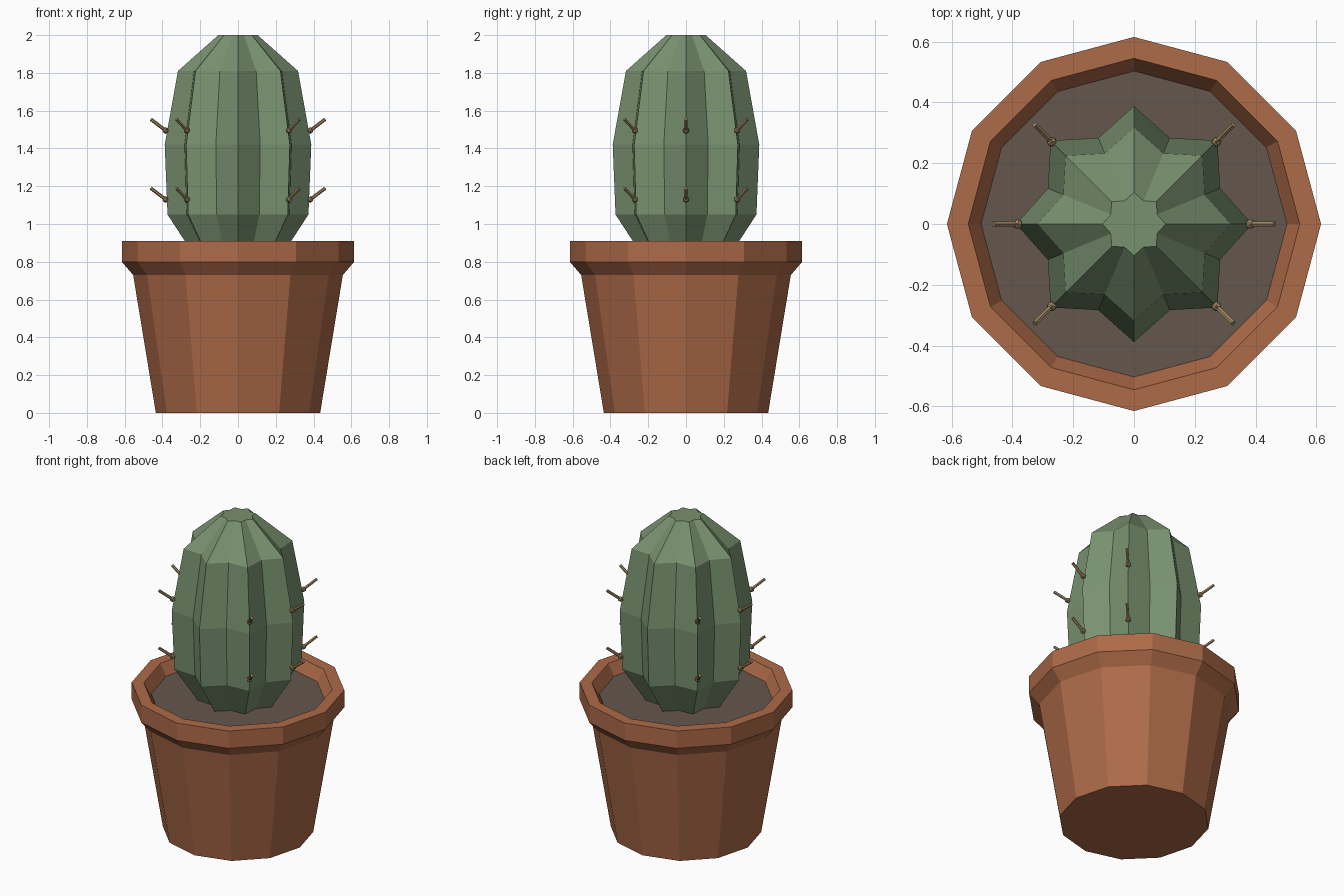
import bpy, bmesh, math
from mathutils import Vector, Matrix

if "Cube" in bpy.data.objects:
    bpy.data.objects.remove(bpy.data.objects["Cube"])


def material(name, rgb):
    m = bpy.data.materials.new(name)
    m.diffuse_color = (*rgb, 1)
    m.use_nodes = True
    m.node_tree.nodes["Principled BSDF"].inputs["Base Color"].default_value = m.diffuse_color
    return m


CLAY = material("terracotta", (0.42, 0.145, 0.065))
SOIL = material("soil", (0.13, 0.095, 0.072))
GREEN = material("cactus green", (0.19, 0.285, 0.16))
SPINE = material("spine tan", (0.36, 0.25, 0.12))


def finish(bm, name, mat):
    bmesh.ops.recalc_face_normals(bm, faces=bm.faces)
    me = bpy.data.meshes.new(name)
    bm.to_mesh(me)
    bm.free()
    me.materials.append(mat)
    ob = bpy.data.objects.new(name, me)
    bpy.context.collection.objects.link(ob)
    return ob


def lathe(name, profile, sides, mat, valley=1.0):
    """Stack rings of (radius, z); every other vertex is scaled by valley."""
    bm = bmesh.new()
    rings = []
    for r, z in profile:
        ring = []
        for i in range(sides):
            a = 2 * math.pi * i / sides
            k = r * (valley if i % 2 else 1.0)
            ring.append(bm.verts.new((k * math.cos(a), k * math.sin(a), z)))
        rings.append(ring)
    for lo, hi in zip(rings, rings[1:]):
        for i in range(sides):
            j = (i + 1) % sides
            bm.faces.new((lo[i], lo[j], hi[j], hi[i]))
    bm.faces.new(rings[0])
    bm.faces.new(rings[-1])
    return finish(bm, name, mat)


# Pot with flared rim and recessed inside
lathe("pot", [(0.435, 0), (0.555, 0.73), (0.615, 0.80), (0.615, 0.91),
              (0.545, 0.91), (0.50, 0.83)], 12, CLAY)

# Soil disc
lathe("soil", [(0.49, 0.80), (0.503, 0.84)], 12, SOIL)

# Eight-ribbed cactus body
lathe("cactus_body", [(0.21, 0.80), (0.373, 1.05), (0.388, 1.42),
                      (0.318, 1.81), (0.104, 2.0)], 16, GREEN, valley=0.79)

# Spines: a small knob and a tilted needle on six ribs, at two heights
for level, z in (("lower", 1.13), ("upper", 1.495)):
    for deg in (0, 45, 135, 180, 225, 315):
        a = math.radians(deg)
        out = Vector((math.cos(a), math.sin(a), 0))
        base = out * 0.383 + Vector((0, 0, z))
        tip = out * 0.462 + Vector((0, 0, z + 0.06))
        axis = tip - base
        bm = bmesh.new()
        bmesh.ops.create_icosphere(bm, subdivisions=1, radius=0.018,
                                   matrix=Matrix.Translation(base))
        rot = axis.to_track_quat('Z', 'Y').to_matrix().to_4x4()
        bmesh.ops.create_cone(bm, cap_ends=True, segments=6, radius1=0.009,
                              radius2=0.009, depth=axis.length,
                              matrix=Matrix.Translation((base + tip) / 2) @ rot)
        finish(bm, f"spine_{level}_{deg}", SPINE)
